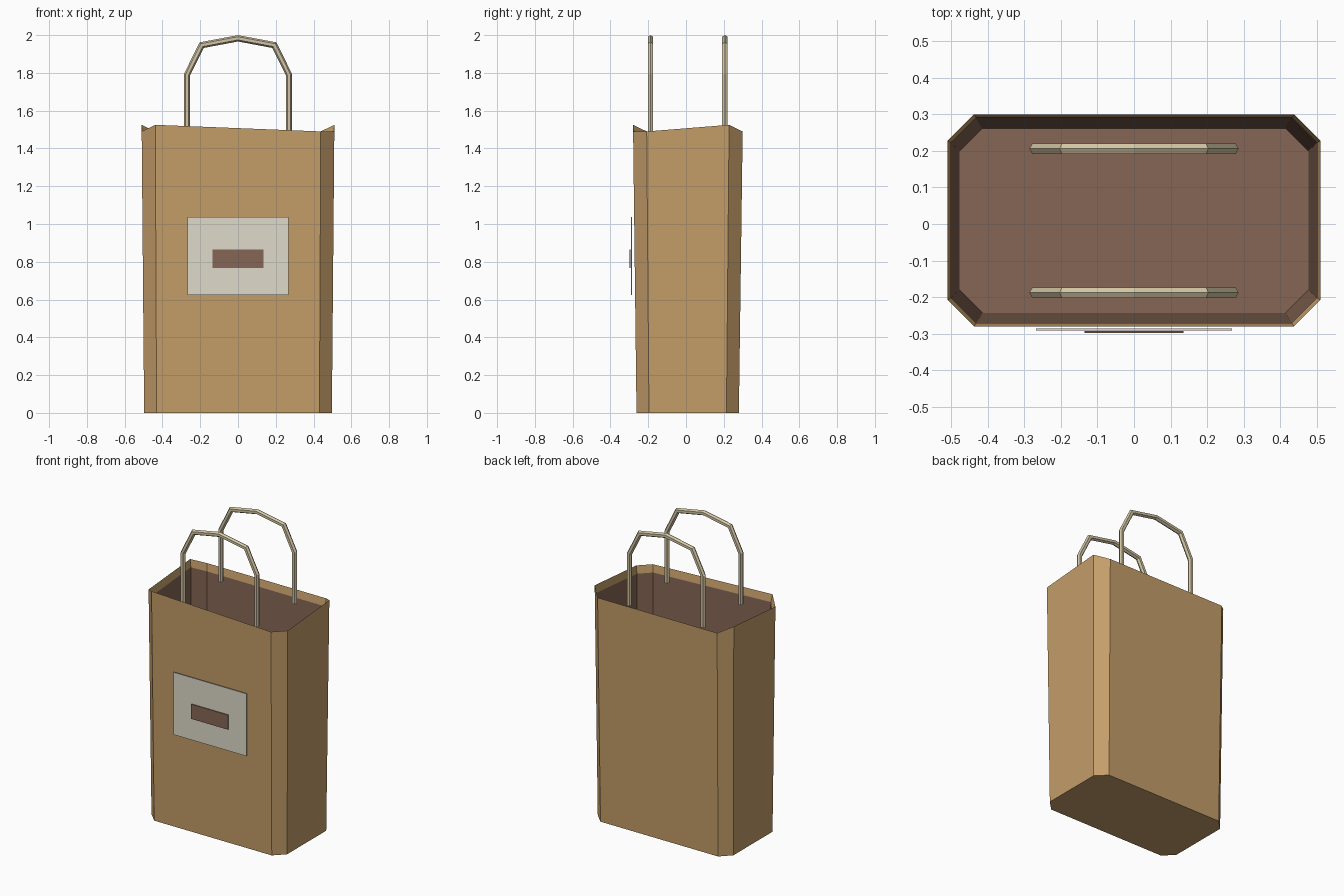
import bpy, bmesh
from math import cos, sin, pi
from mathutils import Vector

cube = bpy.data.objects.get("Cube")
if cube:
    bpy.data.objects.remove(cube, do_unlink=True)


def material(name, rgb):
    # Convert 8-bit display colour to linear
    col = [((c / 255 + 0.055) / 1.055) ** 2.4 for c in rgb] + [1]
    m = bpy.data.materials.new(name)
    m.use_nodes = True
    m.diffuse_color = col
    m.node_tree.nodes["Principled BSDF"].inputs["Base Color"].default_value = col
    return m


paper = material("kraft paper", (196, 158, 105))
brown = material("dark brown", (134, 102, 85))
cream = material("cream label", (223, 218, 202))
cord = material("beige cord", (210, 197, 164))


def finish(bm, name, mats):
    mesh = bpy.data.meshes.new(name)
    bm.to_mesh(mesh)
    bm.free()
    for m in mats:
        mesh.materials.append(m)
    obj = bpy.data.objects.new(name, mesh)
    bpy.context.collection.objects.link(obj)
    return obj


def bridge(bm, a, b, mat=0):
    n = len(a)
    for i in range(n):
        j = (i + 1) % n
        bm.faces.new((a[i], a[j], b[j], b[i])).material_index = mat


# Bag: nested eight-sided rings, outside up to the rim, then down inside
def octagon(bm, hx, y0, y1, c, heights):
    xy = [(hx - c, y0), (hx, y0 + c), (hx, y1 - c), (hx - c, y1),
          (c - hx, y1), (-hx, y1 - c), (-hx, y0 + c), (c - hx, y0)]
    return [bm.verts.new((x, y, z)) for (x, y), z in zip(xy, heights)]


low, high = 1.49, 1.525
rim_z = [low, low, high, low, low, high, low, high]
bm = bmesh.new()
base = octagon(bm, 0.497, -0.262, 0.28, 0.066, [0] * 8)
rim = octagon(bm, 0.51, -0.28, 0.30, 0.072, rim_z)
fold = octagon(bm, 0.501, -0.271, 0.291, 0.069, [z - 0.05 for z in rim_z])
floor = octagon(bm, 0.477, -0.243, 0.262, 0.062, [0.02] * 8)
bm.faces.new(base[::-1])
bridge(bm, base, rim)
bridge(bm, rim, fold)
bridge(bm, fold, floor, 1)
bm.faces.new(floor).material_index = 1
finish(bm, "paper_bag", [paper, brown])


# Handles: six-sided cord swept along an arch with mitred joints
def handle(name, y, r=0.0165, sides=6):
    half = [(-0.27, 1.45), (-0.27, 1.79), (-0.192, 1.947)]
    path = [Vector(p) for p in half + [(0, 1.983)] + [(-x, z) for x, z in half[::-1]]]
    bm = bmesh.new()
    rings = []
    for i, p in enumerate(path):
        into = (p - path[max(i - 1, 0)]).normalized()
        out = (path[min(i + 1, len(path) - 1)] - p).normalized()
        t = (into + out).normalized()
        n = Vector((-t.y, t.x)) / max(t.dot(into), t.dot(out))
        ring = []
        for k in range(sides):
            a = 2 * pi * k / sides
            q = p + n * r * cos(a)
            ring.append(bm.verts.new((q.x, y + r * sin(a), q.y)))
        rings.append(ring)
    for a, b in zip(rings, rings[1:]):
        bridge(bm, a, b)
    bm.faces.new(rings[0][::-1])
    bm.faces.new(rings[-1])
    bmesh.ops.recalc_face_normals(bm, faces=bm.faces)
    finish(bm, name, [cord])


handle("front_handle", -0.188)
handle("back_handle", 0.206)


# Label: two thin plates on the front
def plate(name, hx, z0, z1, y0, y1, mat):
    bm = bmesh.new()
    bmesh.ops.create_cube(bm, size=1)
    bmesh.ops.scale(bm, vec=(2 * hx, y1 - y0, z1 - z0), verts=bm.verts)
    bmesh.ops.translate(bm, vec=(0, (y0 + y1) / 2, (z0 + z1) / 2), verts=bm.verts)
    finish(bm, name, [mat])


plate("label", 0.268, 0.625, 1.038, -0.292, -0.286, cream)
plate("label_bar", 0.136, 0.768, 0.865, -0.299, -0.293, brown)
